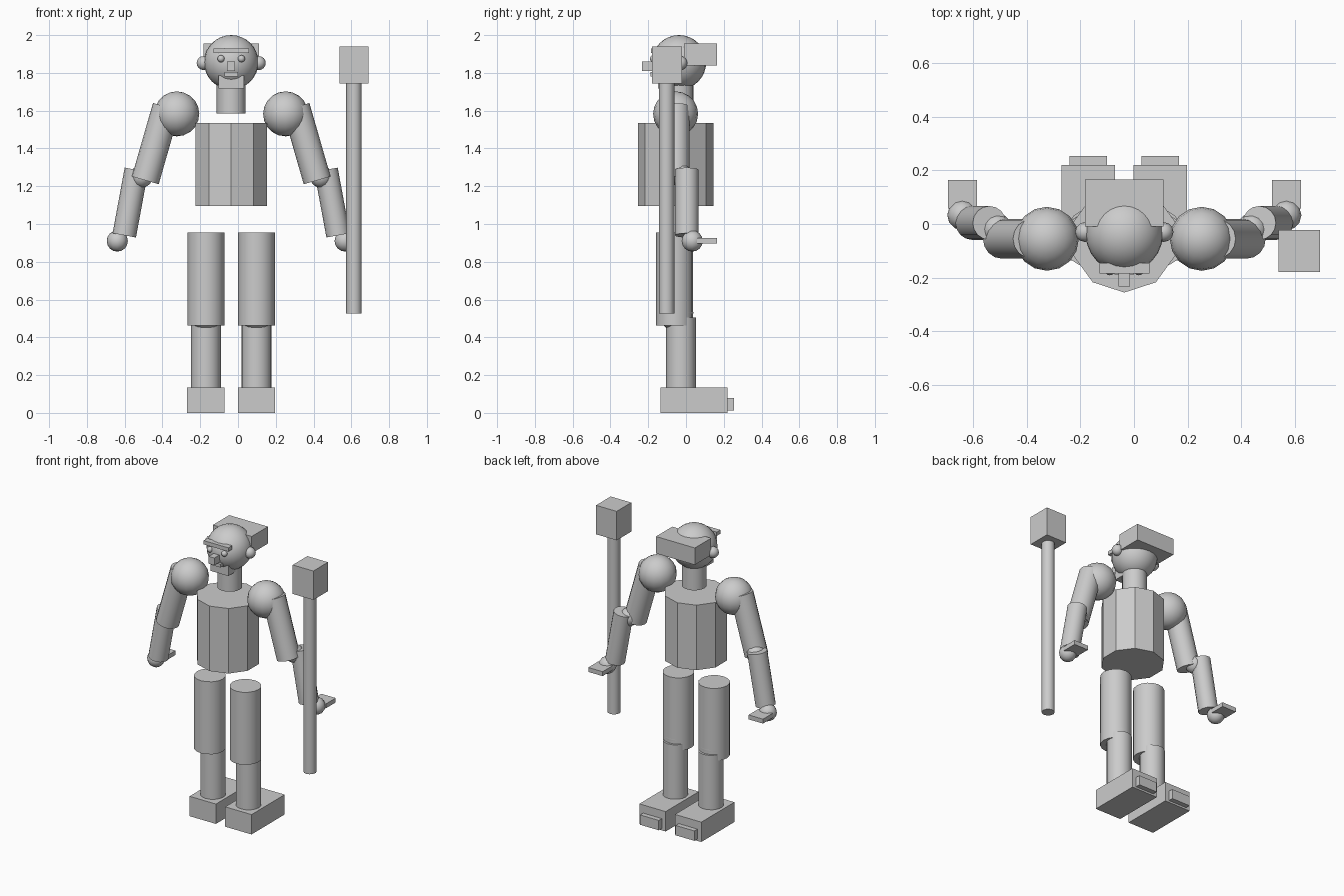
import bpy, math
from mathutils import Vector

cube = bpy.data.objects.get("Cube")
if cube:
    bpy.data.objects.remove(cube, do_unlink=True)

MID = -0.036  # centre line of the body

grey = bpy.data.materials.new("plain_grey")
grey.use_nodes = True
grey.diffuse_color = (0.6, 0.6, 0.6, 1)
grey.node_tree.nodes["Principled BSDF"].inputs["Base Color"].default_value = (0.6, 0.6, 0.6, 1)


def finish(name, smooth=None):
    obj = bpy.context.object
    obj.name = obj.data.name = name
    obj.data.materials.clear()
    obj.data.materials.append(grey)
    if smooth:
        bpy.ops.object.shade_smooth_by_angle(angle=math.radians(smooth))
    return obj


def box(name, low, high):
    low, high = Vector(low), Vector(high)
    bpy.ops.mesh.primitive_cube_add(size=1, location=(low + high) / 2)
    bpy.context.object.scale = high - low
    bpy.ops.object.transform_apply(location=False, rotation=False, scale=True)
    return finish(name)


def ball(name, centre, radius, segments=16, rings=10):
    bpy.ops.mesh.primitive_uv_sphere_add(segments=segments, ring_count=rings,
                                         radius=radius, location=centre)
    return finish(name, 60)


def rod(name, start, end, radius, sides=16, smooth=35):
    start, end = Vector(start), Vector(end)
    axis = end - start
    bpy.ops.mesh.primitive_cylinder_add(vertices=sides, radius=radius, depth=axis.length,
                                        location=(start + end) / 2)
    bpy.context.object.rotation_euler = axis.to_track_quat("Z", "Y").to_euler()
    return finish(name, smooth)


def centred(name, half, y, z):
    """Box centred on the body line; y and z are ranges."""
    return box(name, (MID - half, y[0], z[0]), (MID + half, y[1], z[1]))


# Torso and neck
rod("torso", (MID, -0.055, 1.094), (MID, -0.055, 1.536), 0.2, 10, None)
rod("neck", (MID, -0.038, 1.586), (MID, -0.038, 1.75), 0.077)

# Head and face
ball("head", (MID, -0.037, 1.856), 0.144, 24, 16)
centred("hair", 0.146, (-0.01, 0.165), (1.84, 1.955))
centred("brow", 0.093, (-0.185, -0.145), (1.904, 1.93))
centred("nose", 0.021, (-0.233, -0.165), (1.81, 1.86))
centred("mouth", 0.036, (-0.188, -0.13), (1.782, 1.805))
centred("chin", 0.067, (-0.148, -0.06), (1.717, 1.787))

# Paired parts on each side
for side, s in (("left", 1), ("right", -1)):
    def at(x, y, z):
        return (MID + s * x, y, z)

    def side_box(name, x, half, y, z):
        c = MID + s * x
        box(f"{side}_{name}", (c - half, y[0], z[0]), (c + half, y[1], z[1]))

    ball(f"{side}_eye", at(0.054, -0.172, 1.875), 0.019, 12, 8)
    ball(f"{side}_ear", at(0.146, -0.03, 1.852), 0.037, 12, 8)

    # Arm
    ball(f"{side}_shoulder", at(0.288, -0.055, 1.583), 0.119)
    rod(f"{side}_upper_arm", at(0.343, -0.055, 1.62), at(0.455, -0.055, 1.231), 0.074)
    ball(f"{side}_elbow", at(0.475, -0.02, 1.252), 0.06, 12, 8)
    rod(f"{side}_forearm", at(0.502, 0.004, 1.287), at(0.566, 0.004, 0.94), 0.063)
    ball(f"{side}_hand", at(0.603, 0.033, 0.91), 0.056, 12, 8)
    side_box("fingers", 0.603, 0.054, (0.057, 0.163), (0.897, 0.927))

    # Leg
    rod(f"{side}_thigh", at(0.134, -0.06, 0.463), at(0.134, -0.06, 0.956), 0.098)
    ball(f"{side}_knee", at(0.134, -0.055, 0.53), 0.094)
    rod(f"{side}_shin", at(0.134, -0.026, 0.13), at(0.134, -0.026, 0.505), 0.079)
    side_box("foot", 0.134, 0.099, (-0.136, 0.22), (0, 0.135))
    side_box("toes", 0.134, 0.07, (0.19, 0.253), (0.013, 0.08))

# Hammer held upright beside the left hand
rod("hammer_handle", (0.614, -0.103, 0.527), (0.614, -0.103, 1.75), 0.041, 12)
box("hammer_head", (0.537, -0.179, 1.743), (0.692, -0.022, 1.94))
